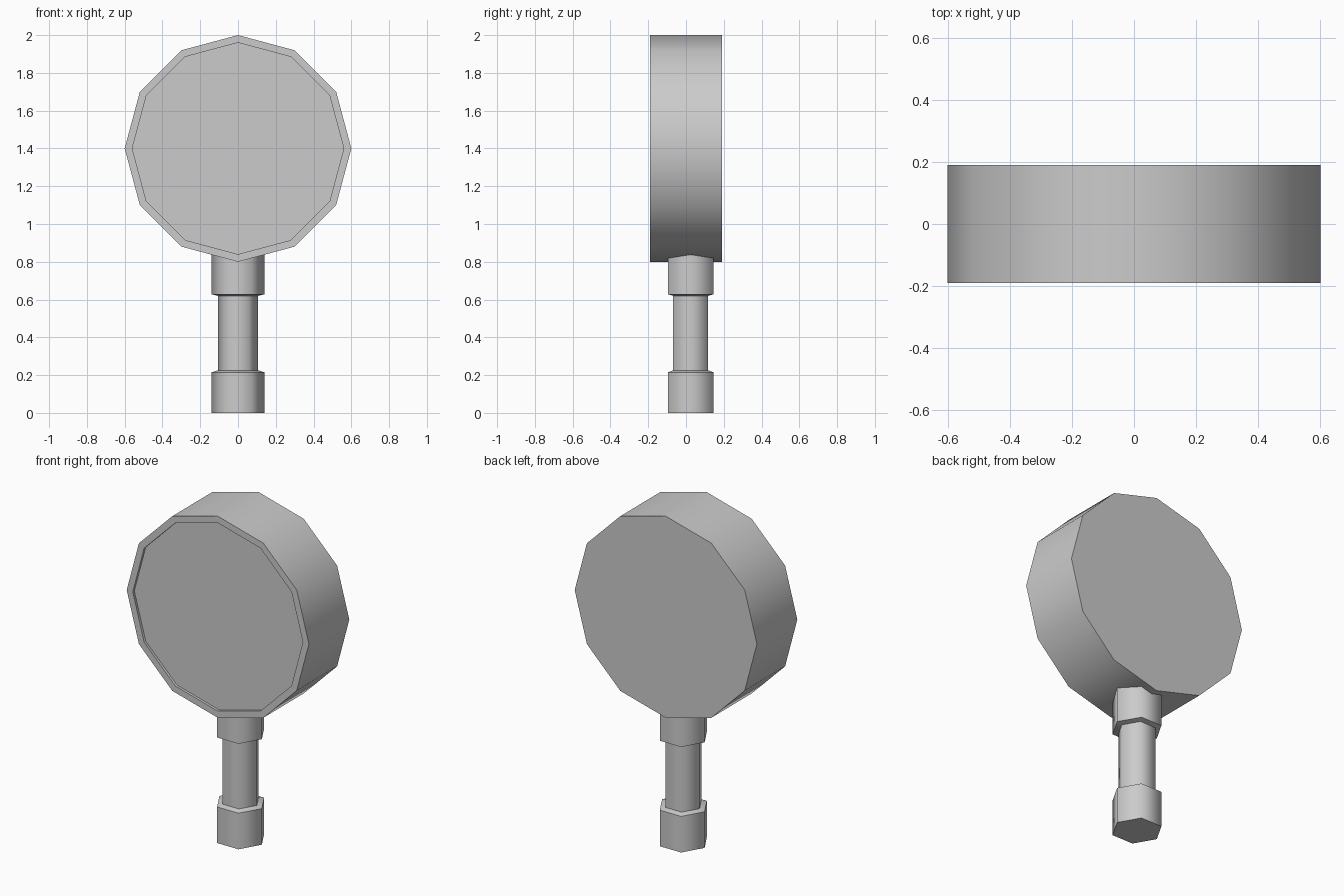
import bpy, bmesh, math
from mathutils import Matrix

cube = bpy.data.objects.get("Cube")
if cube:
    bpy.data.objects.remove(cube, do_unlink=True)

grey = bpy.data.materials.new("plain grey")
grey.use_nodes = True
grey.diffuse_color = (0.6, 0.6, 0.6, 1)
grey.node_tree.nodes["Principled BSDF"].inputs["Base Color"].default_value = grey.diffuse_color


def turned_part(name, profile, sides, matrix):
    """Closed solid turned from (radius, height) points, capped at both ends."""
    bm = bmesh.new()
    angles = [math.tau * i / sides for i in range(sides)]
    rings = [[bm.verts.new((r * math.cos(a), r * math.sin(a), h)) for a in angles]
             for r, h in profile]
    for low, high in zip(rings, rings[1:]):
        for i in range(sides):
            j = (i + 1) % sides
            bm.faces.new((low[i], low[j], high[j], high[i]))
    bm.faces.new(rings[0][::-1])
    bm.faces.new(rings[-1])
    bmesh.ops.transform(bm, matrix=matrix, verts=bm.verts)
    bmesh.ops.recalc_face_normals(bm, faces=bm.faces)
    mesh = bpy.data.meshes.new(name)
    bm.to_mesh(mesh)
    bm.free()
    mesh.materials.append(grey)
    obj = bpy.data.objects.new(name, mesh)
    bpy.context.collection.objects.link(obj)
    bpy.ops.object.select_all(action='DESELECT')
    obj.select_set(True)
    bpy.context.view_layer.objects.active = obj
    bpy.ops.object.shade_smooth_by_angle(angle=math.radians(65))
    return obj


# Round head with a thin rim around a shallow recessed front
turned_part("head", [(0.6, -0.19), (0.6, 0.19), (0.56, 0.19), (0.56, 0.175)], 12,
            Matrix.Translation((0, 0, 1.4)) @ Matrix.Rotation(math.pi / 2, 4, 'X'))

# Six-sided handle: foot, slim grip and collar, set slightly to the rear
turned_part("handle", [(0.14, 0), (0.14, 0.215), (0.107, 0.225), (0.107, 0.62),
                       (0.14, 0.628), (0.14, 0.86)], 6,
            Matrix.Translation((0, 0.025, 0)))
